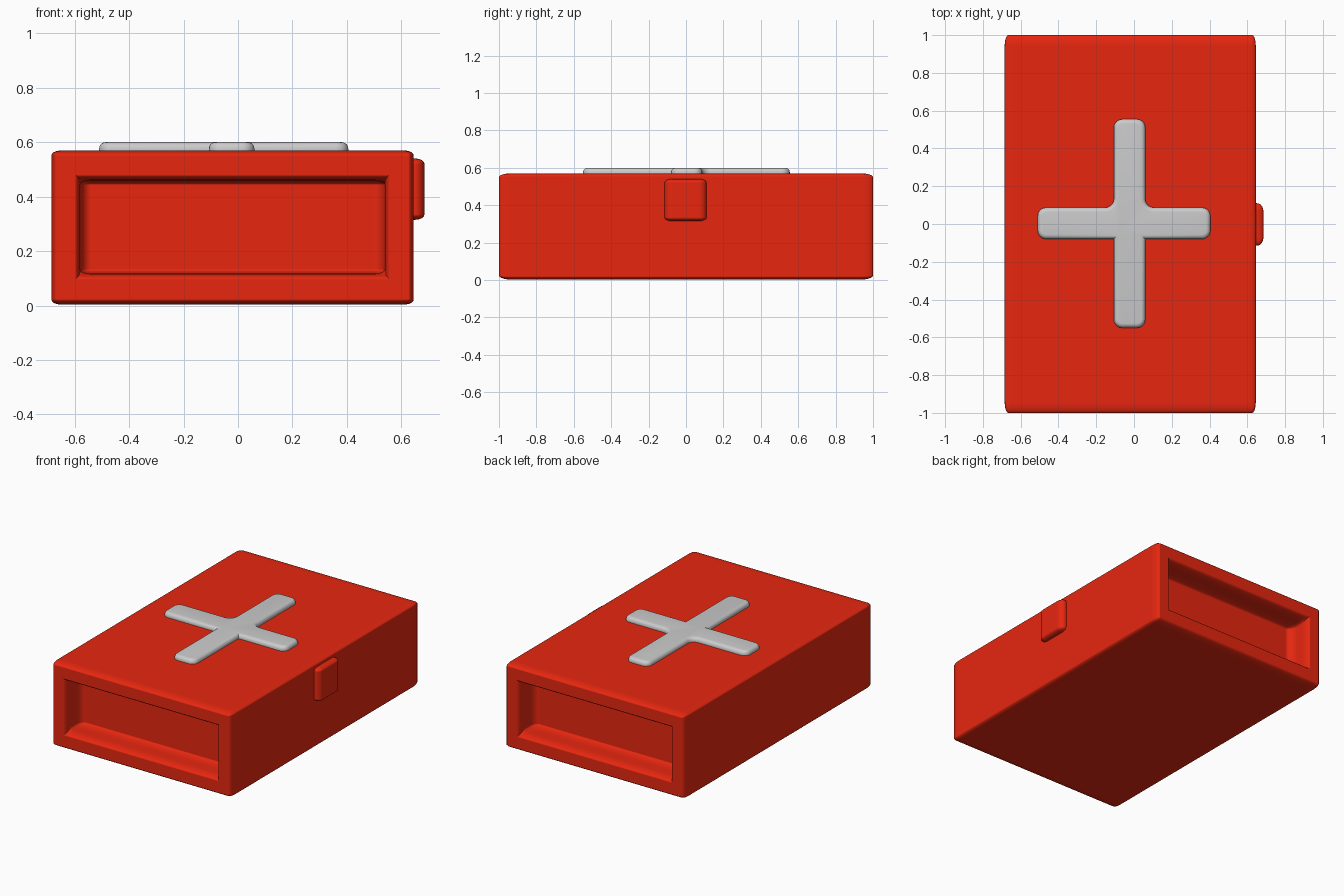
import bpy, bmesh
from mathutils import Vector

if "Cube" in bpy.data.objects:
    bpy.data.objects.remove(bpy.data.objects["Cube"])

red = bpy.data.materials.new("red")
red.diffuse_color = (0.8, 0.02, 0.005, 1)
red.use_nodes = True
red.node_tree.nodes["Principled BSDF"].inputs["Base Color"].default_value = red.diffuse_color


def finish(name, bm, mat=None):
    bmesh.ops.recalc_face_normals(bm, faces=bm.faces)
    me = bpy.data.meshes.new(name)
    bm.to_mesh(me)
    bm.free()
    for p in me.polygons:
        p.use_smooth = True
    ob = bpy.data.objects.new(name, me)
    bpy.context.collection.objects.link(ob)
    if mat:
        me.materials.append(mat)
    return ob


def box_mesh(lo, hi):
    bm = bmesh.new()
    bmesh.ops.create_cube(bm, size=1)
    lo, hi = Vector(lo), Vector(hi)
    for v in bm.verts:
        v.co = Vector([l + (c + 0.5) * (h - l) for l, h, c in zip(lo, hi, v.co)])
    return bm


def soft_edges(ob, radii, segments=5):
    # rounding with a different radius along each axis
    for v in ob.data.vertices:
        v.co = Vector([c / r for c, r in zip(v.co, radii)])
    ob.scale = radii
    b = ob.modifiers.new("bevel", 'BEVEL')
    b.width, b.segments = 1.0, segments
    b.harden_normals = True


# Case with a recessed grip in each end
bm = box_mesh((-0.685, -1, 0.003), (0.645, 1, 0.57))
bm.normal_update()
for f in [f for f in bm.faces if abs(f.normal.y) > 0.9]:
    n = f.normal.copy()
    bmesh.ops.inset_individual(bm, faces=[f], thickness=0.1)
    c = f.calc_center_median()
    for v in f.verts:
        v.co.x = -0.58 if v.co.x < c.x else 0.54
        v.co.z = 0.117 if v.co.z < c.z else 0.46
    new = bmesh.ops.extrude_discrete_faces(bm, faces=[f])["faces"][0]
    bmesh.ops.translate(bm, verts=new.verts[:], vec=n * -0.17)
soft_edges(finish("case", bm, red), (0.04, 0.06, 0.017))

# Latch on the right side
bm = box_mesh((0.57, -0.115, 0.315), (0.685, 0.11, 0.54))
soft_edges(finish("latch", bm, red), (0.034, 0.042, 0.02))

# Raised cross on the lid, with fillets in the two rear inner corners
x0, x1, y0, y1 = -0.107, 0.06, -0.08, 0.087
L, R, B, T = -0.51, 0.405, -0.55, 0.555
outline = [(L, y0), (x0, y0), (x0, B), (x1, B), (x1, y0), (R, y0),
           (R, y1), (x1, y1), (x1, T), (x0, T), (x0, y1), (L, y1)]
bm = bmesh.new()
face = bm.faces.new([bm.verts.new((x, y, 0.54)) for x, y in outline])
ext = bmesh.ops.extrude_face_region(bm, geom=[face])["geom"]
bmesh.ops.translate(bm, verts=[g for g in ext if isinstance(g, bmesh.types.BMVert)],
                    vec=(0, 0, 0.06))
bmesh.ops.recalc_face_normals(bm, faces=bm.faces)
sharp = {(x0, y0), (x1, y0)}
corners = []
for e in bm.edges:
    a, b = (v.co for v in e.verts)
    upright = abs(a.z - b.z) > 0.01
    inner = any(abs(a.x - x) + abs(a.y - y) < 1e-4 for x, y in sharp)
    if upright and not inner:
        corners.append(e)
bmesh.ops.bevel(bm, geom=corners, offset=0.045, segments=5, profile=0.5, affect='EDGES')
rim = [e for e in bm.edges if all(v.co.z > 0.599 for v in e.verts)
       and any(abs(f.normal.z) < 0.5 for f in e.link_faces)]
bmesh.ops.bevel(bm, geom=rim, offset=0.024, segments=5, profile=0.5, affect='EDGES')
cross = finish("cross", bm)
bpy.context.view_layer.objects.active = cross
cross.select_set(True)
bpy.ops.object.shade_smooth_by_angle(angle=0.6)
